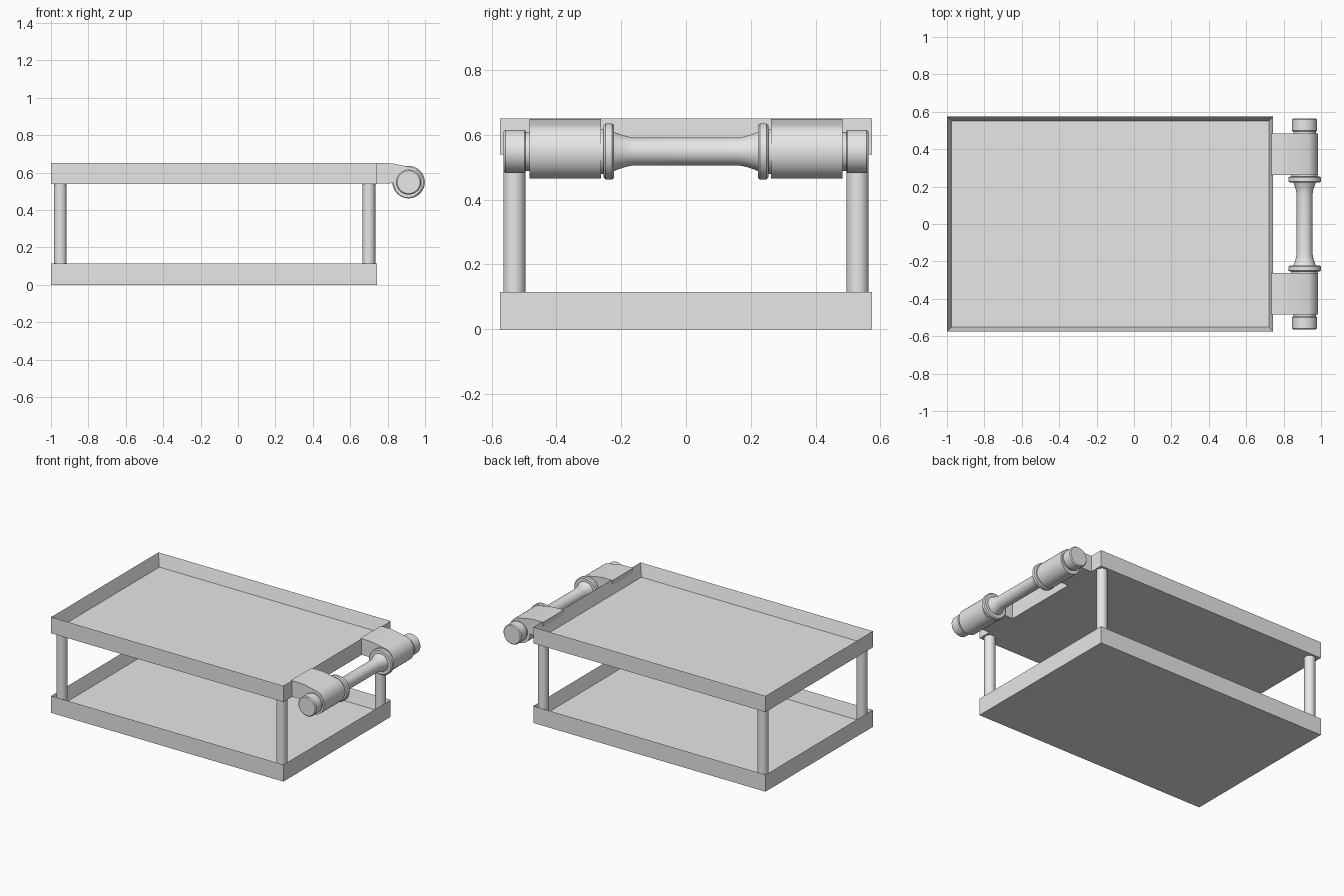
import bpy, bmesh, math
from mathutils import Matrix

if "Cube" in bpy.data.objects:
    bpy.data.objects.remove(bpy.data.objects["Cube"])

grey = bpy.data.materials.new("light grey")
grey.diffuse_color = (0.8, 0.8, 0.8, 1)
grey.use_nodes = True
grey.node_tree.nodes["Principled BSDF"].inputs["Base Color"].default_value = grey.diffuse_color


def finish(name, bm, smooth=False):
    bmesh.ops.recalc_face_normals(bm, faces=bm.faces[:])
    mesh = bpy.data.meshes.new(name)
    bm.to_mesh(mesh)
    bm.free()
    mesh.materials.append(grey)
    obj = bpy.data.objects.new(name, mesh)
    bpy.context.collection.objects.link(obj)
    if smooth:
        bpy.ops.object.select_all(action='DESELECT')
        obj.select_set(True)
        bpy.context.view_layer.objects.active = obj
        bpy.ops.object.shade_smooth_by_angle(angle=math.radians(35))
    return obj


def tray(name, z0, z1):
    """Open box with a thin rim and a sunken floor."""
    bm = bmesh.new()
    size = Matrix.Diagonal((1.744, 1.15, z1 - z0, 1))
    bmesh.ops.create_cube(bm, size=1, matrix=Matrix.Translation((-0.128, 0, (z0 + z1) / 2)) @ size)
    top = max(bm.faces, key=lambda f: f.calc_center_median().z)
    bmesh.ops.inset_individual(bm, faces=[top], thickness=0.033)
    bmesh.ops.translate(bm, verts=top.verts[:], vec=(0, 0, -0.085))
    finish(name, bm)


def leg(name, x, y):
    bm = bmesh.new()
    bmesh.ops.create_cone(bm, cap_ends=True, segments=32, radius1=0.034, radius2=0.034,
                          depth=0.52, matrix=Matrix.Translation((x, y, 0.285)))
    finish(name, bm, True)


def lathe_y(name, profile, x, z, segments=40):
    """Spin (y, radius) points around an axis parallel to y."""
    bm = bmesh.new()
    rings = []
    for y, r in profile:
        rings.append([bm.verts.new((x + r * math.cos(2 * math.pi * i / segments), y,
                                    z + r * math.sin(2 * math.pi * i / segments)))
                      for i in range(segments)])
    for a, b in zip(rings, rings[1:]):
        for i in range(segments):
            j = (i + 1) % segments
            bm.faces.new((a[i], a[j], b[j], b[i]))
    bm.faces.new(rings[0])
    bm.faces.new(rings[-1])
    finish(name, bm, True)


def bracket(name, y0, y1):
    """Arm that leaves the tray edge and curls around the bar."""
    pts = [(0.735, 0.54), (0.735, 0.65), (0.80, 0.65), (0.835, 0.647), (0.88, 0.638)]
    for i in range(25):
        a = math.radians(70 - i * 10.4)
        pts.append((0.908 + 0.077 * math.cos(a), 0.549 + 0.084 * math.sin(a)))
    pts += [(0.815, 0.541)]
    bm = bmesh.new()
    face = bm.faces.new([bm.verts.new((x, y0, z)) for x, z in pts])
    ext = bmesh.ops.extrude_face_region(bm, geom=[face])
    bmesh.ops.translate(bm, vec=(0, y1 - y0, 0),
                        verts=[v for v in ext["geom"] if isinstance(v, bmesh.types.BMVert)])
    finish(name, bm, True)


# Two shelves
tray("lower_tray", 0, 0.115)
tray("upper_tray", 0.54, 0.65)

# Corner posts
for side, y in (("front", -0.53), ("back", 0.53)):
    leg(side + "_left_leg", -0.95, y)
    leg(side + "_right_leg", 0.70, y)

# Handle arms
bracket("front_bracket", -0.483, -0.262)
bracket("back_bracket", 0.262, 0.483)

# Turned handle bar with flared ends, collars and end caps
half = [(0.16, 0.043), (0.18, 0.046), (0.20, 0.052), (0.222, 0.06), (0.222, 0.08),
        (0.228, 0.087), (0.248, 0.087), (0.254, 0.08), (0.254, 0.07), (0.495, 0.06),
        (0.495, 0.064), (0.499, 0.067), (0.558, 0.067), (0.564, 0.061)]
lathe_y("handle_bar", [(-y, r) for y, r in reversed(half)] + half, 0.912, 0.549)
